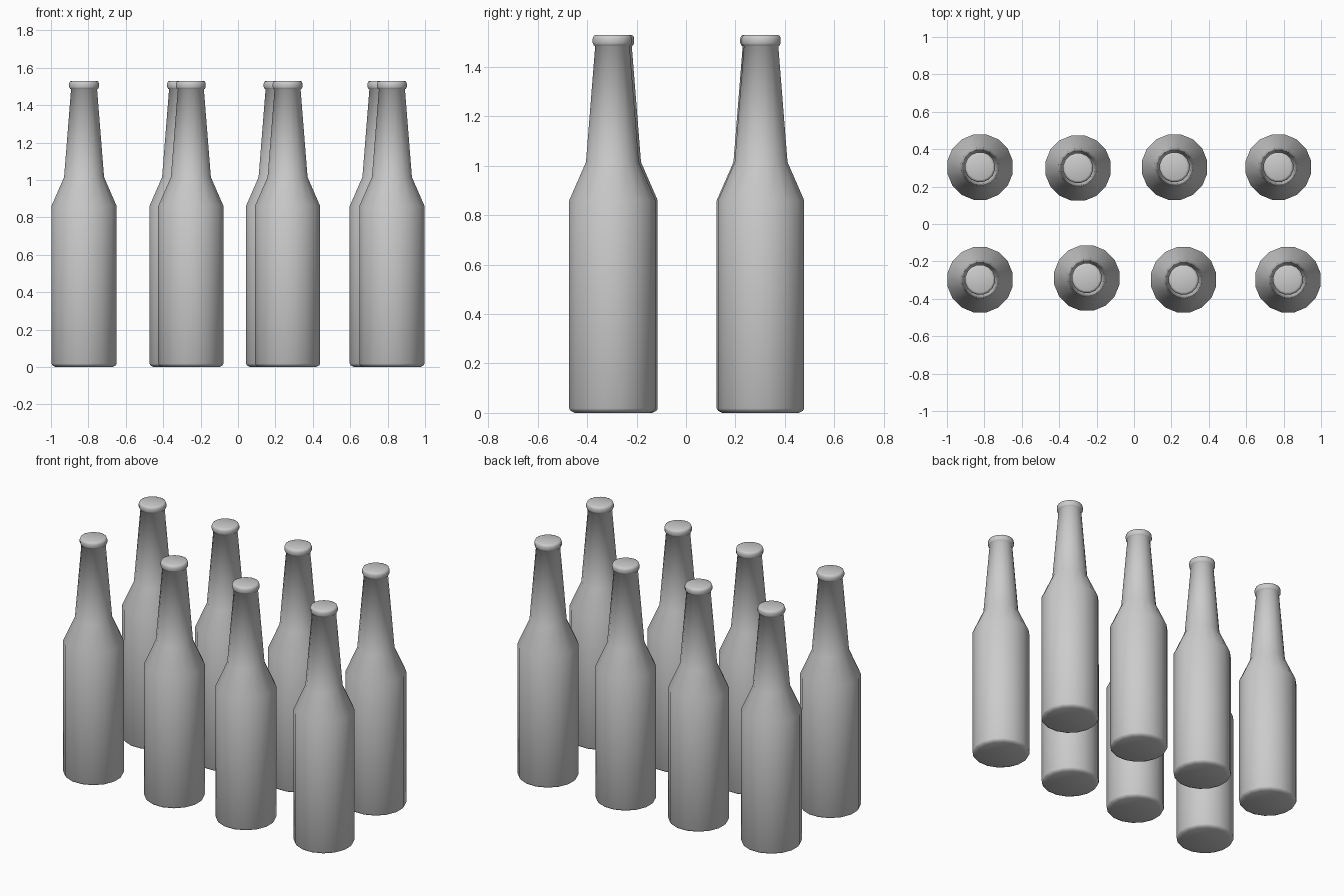
import bpy, bmesh, math

cube = bpy.data.objects.get("Cube")
if cube:
    bpy.data.objects.remove(cube, do_unlink=True)

SIDES = 16

grey = bpy.data.materials.new("plain_grey")
grey.use_nodes = True
colour = (0.6, 0.6, 0.6, 1)
grey.diffuse_color = colour
grey.node_tree.nodes["Principled BSDF"].inputs["Base Color"].default_value = colour

# Bottle outline as (radius, height), from base to cap
PROFILE = [(0.155, 0), (0.172, 0.008), (0.178, 0.018), (0.178, 0.86),
           (0.109, 1.015), (0.071, 1.484), (0.077, 1.488), (0.081, 1.497),
           (0.081, 1.515), (0.077, 1.526), (0.068, 1.53)]


def bottle_mesh():
    """Lathe the outline into a closed, smooth bottle."""
    bm = bmesh.new()
    rings = []
    for r, z in PROFILE:
        angles = [math.tau * (i + 0.5) / SIDES for i in range(SIDES)]
        rings.append([bm.verts.new((r * math.cos(a), r * math.sin(a), z)) for a in angles])
    for low, high in zip(rings, rings[1:]):
        for i in range(SIDES):
            j = (i + 1) % SIDES
            bm.faces.new((low[i], low[j], high[j], high[i]))
    bm.faces.new(rings[0][::-1])
    bm.faces.new(rings[-1])
    mesh = bpy.data.meshes.new("bottle")
    bm.to_mesh(mesh)
    bm.free()
    mesh.materials.append(grey)
    return mesh


# Two loose rows of bottles sharing one mesh
mesh = bottle_mesh()
ROWS = {
    "front": [(-0.823, -0.298), (-0.252, -0.289), (0.265, -0.298), (0.823, -0.298)],
    "back": [(-0.823, 0.304), (-0.299, 0.299), (0.217, 0.304), (0.772, 0.304)],
}
bottles = []
for row, spots in ROWS.items():
    for n, (x, y) in enumerate(spots, 1):
        bottle = bpy.data.objects.new(f"{row}_bottle_{n}", mesh)
        bottle.location = (x, y, 0)
        bpy.context.collection.objects.link(bottle)
        bottles.append(bottle)

# Smooth shading on the shared mesh
bpy.ops.object.select_all(action="DESELECT")
bottles[0].select_set(True)
bpy.context.view_layer.objects.active = bottles[0]
mesh.shade_smooth()
